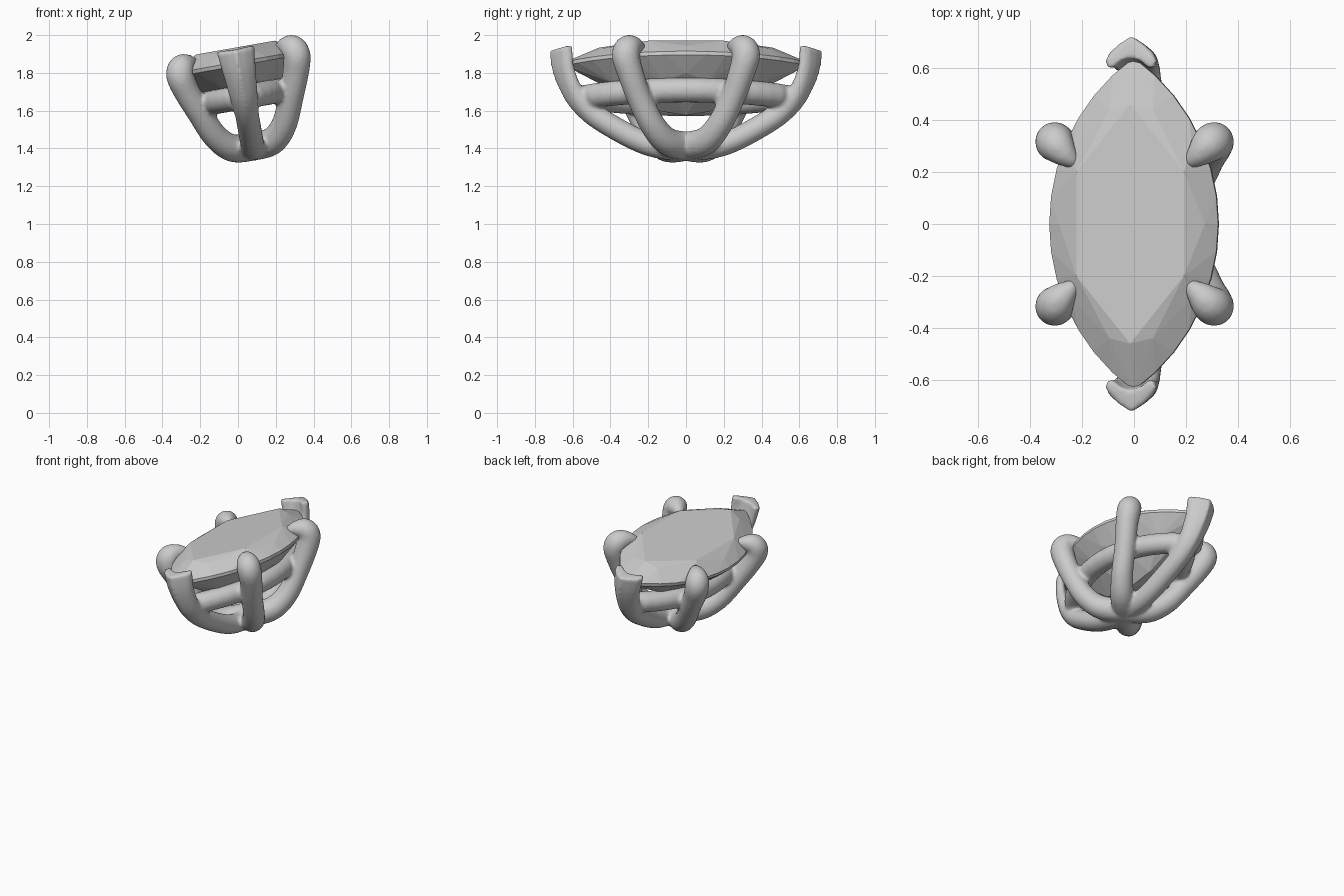
import bpy, bmesh, math
from mathutils import Vector, Matrix

if "Cube" in bpy.data.objects:
    bpy.data.objects.remove(bpy.data.objects["Cube"])

# whole head is tilted about y; local origin = centre of the stone's girdle
TILT = Matrix.Translation((0, 0, 1.85)) @ Matrix.Rotation(math.radians(-10), 4, 'Y')

grey = bpy.data.materials.new("light grey")
grey.diffuse_color = (0.6, 0.6, 0.6, 1)
grey.use_nodes = True
grey.node_tree.nodes["Principled BSDF"].inputs["Base Color"].default_value = grey.diffuse_color


def finish(bm, name):
    bmesh.ops.recalc_face_normals(bm, faces=bm.faces)
    me = bpy.data.meshes.new(name)
    bm.to_mesh(me)
    bm.free()
    ob = bpy.data.objects.new(name, me)
    bpy.context.collection.objects.link(ob)
    me.materials.append(grey)
    ob.matrix_world = TILT
    return ob


def smooth_path(pts, n=6):
    """Catmull-Rom through points of any dimension."""
    p = [pts[0]] + list(pts) + [pts[-1]]
    out = []
    for i in range(1, len(p) - 2):
        for k in range(n):
            t = k / n
            out.append([0.5 * (2 * b + (c - a) * t + (2 * a - 5 * b + 4 * c - d) * t * t
                               + (3 * b - a - 3 * c + d) * t ** 3)
                        for a, b, c, d in zip(p[i - 1], p[i], p[i + 1], p[i + 2])])
    return out + [list(pts[-1])]


def sweep(bm, path, section, side, closed=False):
    """Sweep a 2D section (function of index) along path; side = fixed sideways axis."""
    n = len(path)
    rings = []
    for i, c in enumerate(path):
        a = path[(i - 1) % n if closed else max(i - 1, 0)]
        b = path[(i + 1) % n if closed else min(i + 1, n - 1)]
        t = (b - a).normalized()
        s = (side - t * side.dot(t)).normalized()
        o = t.cross(s)
        rings.append([bm.verts.new(c + s * x + o * y) for x, y in section(i)])
    m = len(rings[0])
    for i in range(n if closed else n - 1):
        r, q = rings[i], rings[(i + 1) % n]
        for k in range(m):
            bm.faces.new((r[k], r[(k + 1) % m], q[(k + 1) % m], q[k]))
    if not closed:
        bm.faces.new(rings[0])
        bm.faces.new(rings[-1])


def circle(r, n=16):
    return [(r * math.cos(2 * math.pi * k / n), r * math.sin(2 * math.pi * k / n)) for k in range(n)]


def marquise(hl, hw, n):
    """Pointed oval outline, n segments per side."""
    R = (hl * hl + hw * hw) / (2 * hw)
    half = math.asin(hl / R)
    pts = []
    for sgn in (1, -1):
        for k in range(n):
            a = sgn * (-half + 2 * half * k / n)
            pts.append((sgn * (R * math.cos(a) - R + hw), R * math.sin(a)))
    return pts


# ---- setting: prongs and gallery ring, fused ----
bm = bmesh.new()

# four side prongs with curled, tapered tips (u, v, w, radius)
side_prong = smooth_path([(0, 0, -.445, .078), (.105, .10, -.437, .074), (.185, .178, -.36, .068),
                          (.247, .25, -.22, .067), (.293, .295, -.1, .070), (.312, .318, -.015, .075),
                          (.296, .303, .03, .072), (.258, .265, .045, .050), (.215, .228, .042, .020)])
for sx in (1, -1):
    for sy in (1, -1):
        path = [Vector((p[0] * sx, p[1] * sy, p[2])) for p in side_prong]
        sweep(bm, path, lambda i: circle(side_prong[i][3]), Vector((sx, -sy, 0)))

# two end prongs, blending from a round bar into a V-shaped claw
end_prong = smooth_path([(0, -.455), (.13, -.452), (.27, -.405), (.46, -.295), (.56, -.205),
                         (.615, -.115), (.65, -.02), (.663, .075)])
chevron = [(0, .062), (.05, .03), (.088, -.005), (.1, -.035), (.09, -.06), (.068, -.06),
           (.04, -.035), (0, -.025)]
chevron += [(-x, y) for x, y in chevron[-2:0:-1]]


def claw(i):
    f = min(1, max(0, (i / (len(end_prong) - 1) - .45) / .5))
    out = []
    for k, (cx, cy) in enumerate(chevron):
        a = math.pi / 2 - 2 * math.pi * k / 14
        x = (1 - f) * .064 * math.cos(a) + f * cx
        y = (1 - f) * .062 * math.sin(a) + f * cy
        out.append((x, -y))
    return out


for sy in (1, -1):
    path = [Vector((0, v * sy, w)) for v, w in end_prong]
    sweep(bm, path, claw, Vector((-sy, 0, 0)))

# gallery ring under the stone
ring = [Vector((x, y, -.18)) for x, y in marquise(.53, .21, 16)]
sweep(bm, ring, lambda i: circle(.066), Vector((0, 0, 1)), closed=True)

setting = finish(bm, "prong_setting")
rm = setting.modifiers.new("fuse", 'REMESH')
rm.mode = 'VOXEL'
rm.voxel_size = 0.011
rm.use_smooth_shade = True
sm = setting.modifiers.new("soften", 'SMOOTH')
sm.factor = 0.5
sm.iterations = 6

# ---- faceted pointed-oval stone ----
bm = bmesh.new()
pts = []
for x, y in marquise(.64, .33, 14):
    pts += [(x, y, .008), (x, y, -.012)]          # girdle
for sx in (1, -1):
    for sy in (1, -1):
        pts += [(.21 * sx, .2 * sy, .085), (.085 * sx, .44 * sy, .066)]   # table, star
        pts += [(.235 * sx, .29 * sy, .042), (.2 * sx, .12 * sy, -.135)]  # crown, pavilion
        pts += [(.10 * sx, .38 * sy, -.125)]
    pts += [(0, .46 * sx, .085), (.285 * sx, 0, .045), (.255 * sx, 0, -.095), (0, .2 * sx, -.245)]
pts.append((0, 0, -.28))                           # culet
for p in pts:
    bm.verts.new(p)
bmesh.ops.convex_hull(bm, input=bm.verts)
bmesh.ops.delete(bm, geom=[v for v in bm.verts if not v.link_faces], context='VERTS')
bmesh.ops.dissolve_limit(bm, angle_limit=math.radians(1), verts=bm.verts, edges=bm.edges)
finish(bm, "gemstone")
